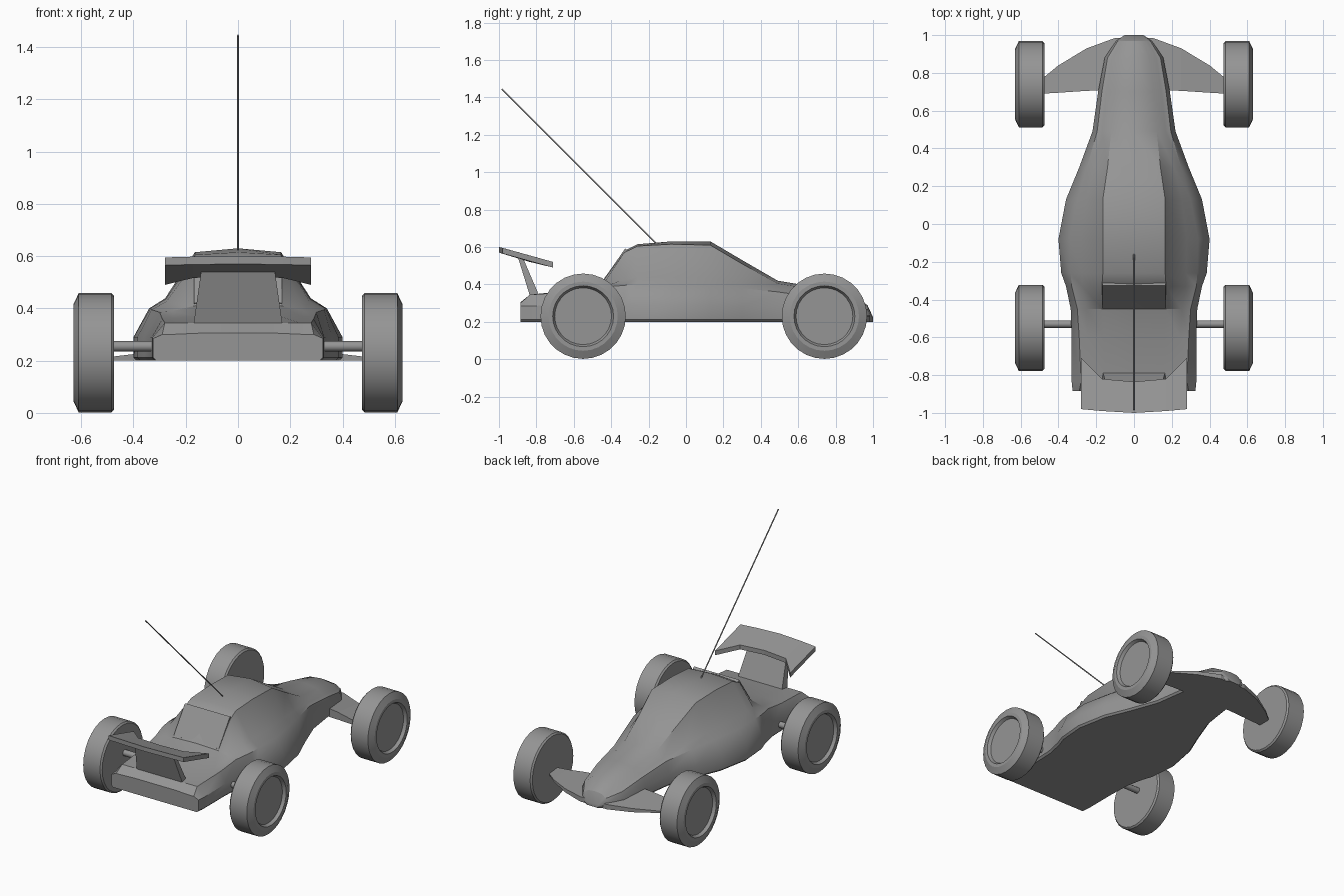
import bpy, bmesh, math
from mathutils import Vector

cube = bpy.data.objects.get("Cube")
if cube:
    bpy.data.objects.remove(cube, do_unlink=True)

grey = bpy.data.materials.new("plain grey")
grey.use_nodes = True
colour = (0.3, 0.3, 0.3, 1)
grey.diffuse_color = colour
grey.node_tree.nodes["Principled BSDF"].inputs["Base Color"].default_value = colour


def finish(name, bm, angle=None):
    """Turn a bmesh into a named grey object."""
    bmesh.ops.recalc_face_normals(bm, faces=bm.faces)
    mesh = bpy.data.meshes.new(name)
    bm.to_mesh(mesh)
    bm.free()
    obj = bpy.data.objects.new(name, mesh)
    bpy.context.collection.objects.link(obj)
    mesh.materials.append(grey)
    if angle:
        bpy.ops.object.select_all(action='DESELECT')
        obj.select_set(True)
        bpy.context.view_layer.objects.active = obj
        bpy.ops.object.shade_smooth_by_angle(angle=math.radians(angle))
    return obj


def loft(name, rings, angle=None):
    """Skin a list of equal-length closed rings and cap both ends."""
    bm = bmesh.new()
    rows = [[bm.verts.new(p) for p in ring] for ring in rings]
    n = len(rows[0])
    for a, b in zip(rows, rows[1:]):
        for i in range(n):
            j = (i + 1) % n
            bm.faces.new((a[i], a[j], b[j], b[i]))
    bm.faces.new(rows[0])
    bm.faces.new(rows[-1])
    return finish(name, bm, angle)


def rod(name, start, end, radius, sides):
    start, end = Vector(start), Vector(end)
    turn = (end - start).to_track_quat('Z', 'Y')
    ring = [turn @ Vector((radius * math.cos(math.tau * i / sides),
                           radius * math.sin(math.tau * i / sides), 0)) for i in range(sides)]
    return loft(name, [[start + p for p in ring], [end + p for p in ring]], 50)


# Body shell: y, half width, side top, shoulder x, z, roof edge x, z, ridge z
stations = [
    (-.885, .325, .285, .29, .30, .15, .305, .305),
    (-.835, .33, .285, .28, .345, .15, .345, .345),
    (-.60, .33, .29, .29, .36, .16, .37, .37),
    (-.45, .335, .29, .30, .385, .165, .41, .415),
    (-.33, .36, .29, .33, .395, .17, .57, .58),
    (-.26, .385, .29, .335, .40, .165, .605, .615),
    (-.08, .40, .29, .34, .40, .165, .615, .63),
    (.13, .36, .29, .30, .395, .165, .61, .63),
    (.30, .29, .28, .25, .38, .14, .51, .53),
    (.49, .22, .28, .195, .36, .12, .405, .42),
    (.70, .19, .27, .17, .33, .10, .37, .385),
    (.88, .155, .25, .14, .29, .08, .335, .345),
    (.97, .095, .23, .085, .265, .05, .285, .29),
    (1.0, .05, .215, .045, .22, .03, .225, .225),
]
rings = []
for y, w, side, sx, sz, rx, rz, top in stations:
    waist = (sx + (rx - sx) * .35, sz + (rz - sz) * .18)
    half = [(w - .012, .2), (w, .212), (w, side), (sx, sz), waist, (rx, rz)]
    profile = half + [(0, top)] + [(-x, z) for x, z in reversed(half)]
    rings.append([(x, y, z) for x, z in profile])
loft("body_shell", rings, 32)

# Rear window slab on the back of the cabin
slab = [(-.445, .42), (-.325, .592), (-.30, .57), (-.42, .40)]
loft("rear_window", [[(x, y, z) for y, z in slab] for x in (-.168, .168)])

# Rear wing: swept plate with a notched leading edge
wing = [(-.28, -.98, -.71, .595, .52), (-.17, -.99, -.82, .598, .547),
        (0, -1.0, -.835, .60, .55), (.17, -.99, -.82, .598, .547),
        (.28, -.98, -.71, .595, .52)]
loft("rear_wing", [[(x, back, zb), (x, front, zf), (x, front, zf - .03), (x, back, zb - .03)]
                   for x, back, front, zb, zf in wing])

# Wing support
loft("wing_support", [
    [(-.17, -.835, .34), (.17, -.835, .34), (.165, -.785, .34), (-.165, -.785, .34)],
    [(-.14, -.90, .55), (.14, -.90, .55), (.14, -.875, .55), (-.14, -.875, .55)]])

# Front wing: tapers from the nose to each wheel
spans = [(.485, .69, .77, .215), (.40, .695, .84, .225), (.25, .705, .93, .25),
         (.10, .71, .985, .265)]
spans = [(-x, b, f, z) for x, b, f, z in spans] + spans[::-1]
loft("front_wing", [[(x, back, .2), (x, front, .2), (x, front, .2 + (z - .2) * .5), (x, back, z)]
                    for x, back, front, z in spans])

# Wheels: turned profile of (x, radius) with a recessed hub
tread = [(.475, .218), (.485, .228), (.61, .228), (.63, .185), (.63, .163), (.61, .152)]
sides = 28
for end, y in (("rear", -.55), ("front", .74)):
    for name, s in (("left", 1), ("right", -1)):
        loft(f"{end}_{name}_wheel", [
            [(s * x, y + r * math.cos(math.tau * i / sides), .23 + r * math.sin(math.tau * i / sides))
             for i in range(sides)] for x, r in tread], 25)

# Rear axle and aerial
rod("rear_axle", (-.48, -.53, .255), (.48, -.53, .255), .02, 12)
rod("aerial", (0, -.15, .61), (0, -.985, 1.445), .004, 8)
